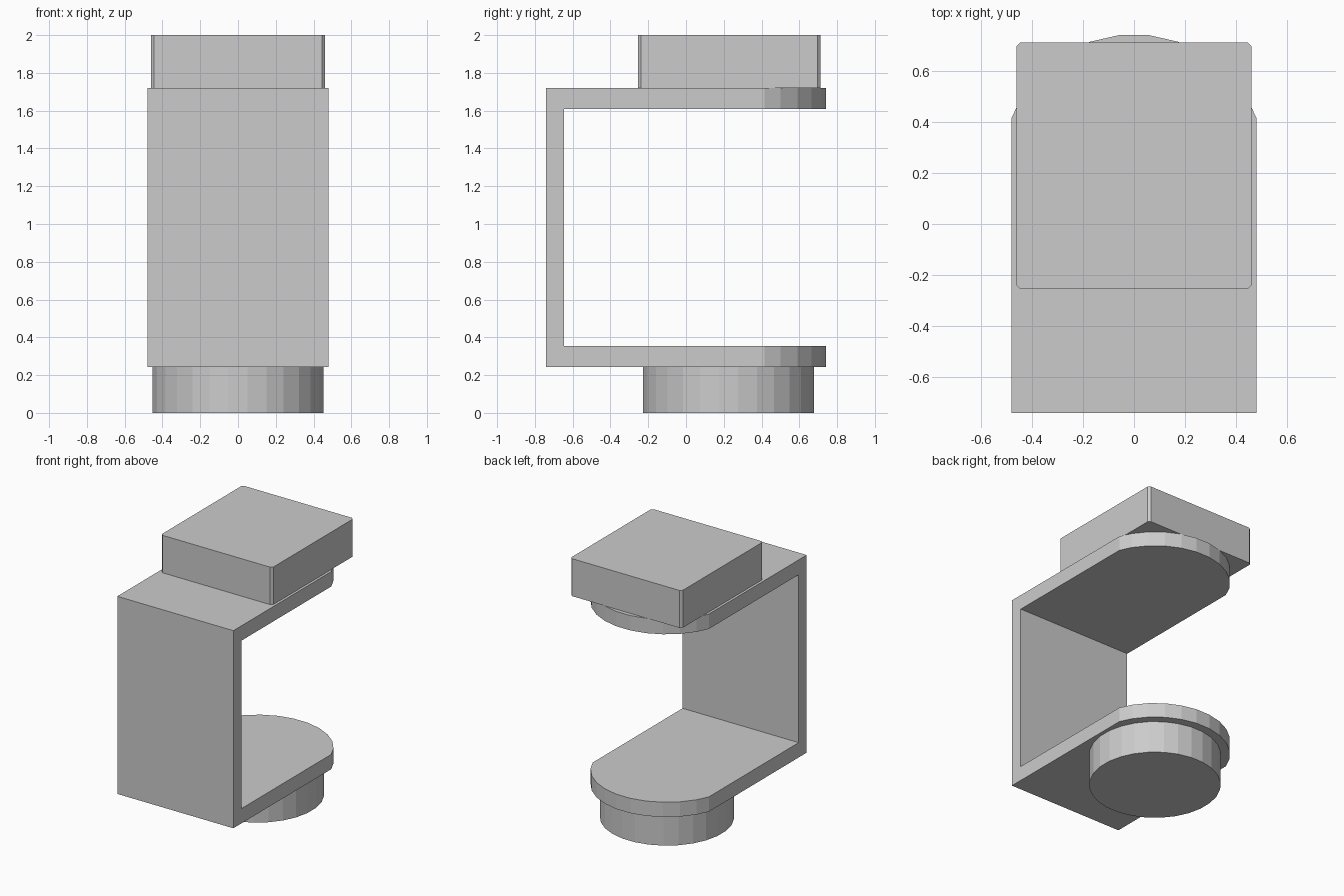
import bpy, bmesh
from math import sin, cos, pi
from mathutils import Vector

if "Cube" in bpy.data.objects:
    bpy.data.objects.remove(bpy.data.objects["Cube"])

CY = 0.225            # shared y centre of the disc, block and rounded arm ends
SIDES = 28


def prism(name, points, offset):
    """Closed solid: a planar outline swept along an offset vector."""
    bm = bmesh.new()
    face = bm.faces.new([bm.verts.new(p) for p in points])
    out = bmesh.ops.extrude_face_region(bm, geom=[face])
    bmesh.ops.translate(bm, vec=Vector(offset),
                        verts=[g for g in out["geom"] if isinstance(g, bmesh.types.BMVert)])
    bmesh.ops.recalc_face_normals(bm, faces=bm.faces)
    mesh = bpy.data.meshes.new(name)
    bm.to_mesh(mesh)
    bm.free()
    obj = bpy.data.objects.new(name, mesh)
    bpy.context.collection.objects.link(obj)
    return obj


def ring(flat_radius, z):
    """Circle points with flat facets facing the axes."""
    r = flat_radius / cos(pi / SIDES)
    step = 2 * pi / SIDES
    return [(r * sin((i + 0.5) * step), CY + r * cos((i + 0.5) * step), z)
            for i in range(SIDES)]


# C-shaped bracket: side profile swept across x
B, T = 0.243, 1.72
BT, TB = 0.354, 1.609
profile = [(-0.74, B), (0.9, B), (0.9, BT), (-0.645, BT),
           (-0.645, TB), (0.9, TB), (0.9, T), (-0.74, T)]
bracket = prism("clamp_bracket", [(-0.48, y, z) for y, z in profile], (0.96, 0, 0))

# Rounded plan outline trims both arm ends
W, R = 0.6, 0.515
arc = [p for p in ring(R, -0.5) if p[1] > CY + 0.1]
arc.sort(key=lambda p: p[0])
outline = [(-W, -0.9, -0.5), (-W, CY, -0.5), (-R, CY, -0.5)] + arc + \
          [(R, CY, -0.5), (W, CY, -0.5), (W, -0.9, -0.5)]
trim = prism("arm_end_trim", outline, (0, 0, 3))
trim.hide_render = True
mod = bracket.modifiers.new("round_ends", "BOOLEAN")
mod.operation = "INTERSECT"
mod.solver = "EXACT"
mod.object = trim
bpy.context.view_layer.objects.active = bracket
bpy.ops.object.modifier_apply(modifier=mod.name)
bpy.data.objects.remove(trim)

# Round foot below the lower arm
prism("round_foot", ring(0.452, 0), (0, 0, B))

# Square block on the upper arm, with small cut corners
X, Y0, Y1, C = 0.461, -0.255, 0.711, 0.016
block = [(-X + C, Y0), (X - C, Y0), (X, Y0 + C), (X, Y1 - C),
         (X - C, Y1), (-X + C, Y1), (-X, Y1 - C), (-X, Y0 + C)]
prism("top_block", [(x, y, T) for x, y in block], (0, 0, 2 - T))
